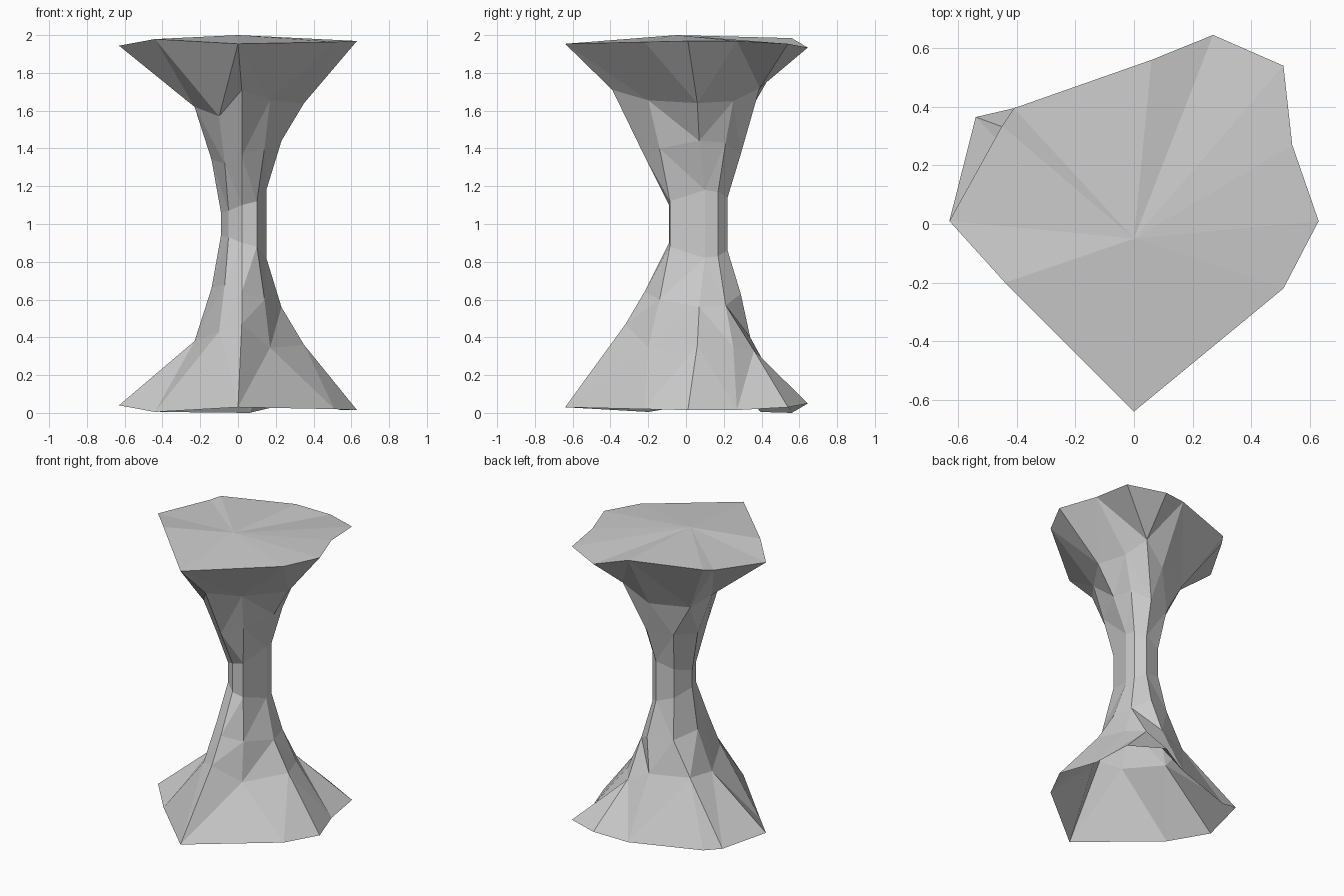
import bpy, bmesh, math

if "Cube" in bpy.data.objects:
    bpy.data.objects.remove(bpy.data.objects["Cube"])

# Cross-sections of the lower half, counter-clockwise starting at -x
rim = [(-.63, .01, .04), (-.44, -.2, .005), (0, -.64, .03), (.51, -.22, .02),
       (.63, .01, .015), (.54, .27, .015), (.51, .54, .03), (.27, .645, .05),
       (.06, .56, 0), (-.41, .395, .005), (-.54, .365, .04)]
shoulder = [(-.23, .04, .38), (-.1, -.24, .43), (.02, -.32, .47), (.17, -.2, .345),
            (.35, .06, .36), (.28, .25, .35), (.2, .36, .33), (.05, .34, .4), (-.2, .24, .4)]
waist = [(-.14, .07, .66), (-.07, -.14, .68), (.02, -.22, .64), (.14, -.14, .6),
         (.23, .07, .56), (.2, .21, .57), (.1, .29, .63), (-.07, .24, .63)]
neck = [(-.09, .06, .94), (-.05, -.04, .93), (.02, -.09, .9), (.1, -.085, .88),
        (.15, .1, .82), (.14, .17, .83), (.08, .22, .86), (-.04, .19, .9)]


def turn(v):
    """Angle of a vertex around the pillar axis, from the -x side."""
    return (math.atan2(v.co.y - .05, v.co.x - .03) - 2.7) % math.tau


def zip_rings(bm, a, b):
    """Triangles between two rings; nearby columns join by the shorter diagonal."""
    i = j = 0
    while i < len(a) or j < len(b):
        va, vb = a[i % len(a)], b[j % len(b)]
        na, nb = a[(i + 1) % len(a)], b[(j + 1) % len(b)]
        ta = turn(na) if i + 1 < len(a) else math.tau + turn(na)
        tb = turn(nb) if j + 1 < len(b) else math.tau + turn(nb)
        step_a = ta <= tb
        if i < len(a) and j < len(b) and abs(ta - tb) < .35:
            step_a = (na.co - vb.co).length < (nb.co - va.co).length
        if j >= len(b) or (i < len(a) and step_a):
            bm.faces.new((va, na, vb))
            i += 1
        else:
            bm.faces.new((va, nb, vb))
            j += 1


bm = bmesh.new()
half = [rim, shoulder, waist, neck]
# The flared cap is the base turned upside down, with a few points moved
flipped = [[(x, y, 2 - z) for x, y, z in ring] for ring in reversed(half)]
cap_shoulder, cap_rim = flipped[2], [(x, y, z - .016) for x, y, z in flipped[3]]
cap_shoulder[2] = (.02, -.39, 1.71)
cap_shoulder[6] = (.22, .39, 1.72)
cap_rim[10] = (-.45, .335, 1.965)
flipped[3] = cap_rim
rings = [[bm.verts.new(p) for p in ring] for ring in half + flipped]
for low, high in zip(rings, rings[1:]):
    zip_rings(bm, low, high)

# Slightly domed top; the underside stays open
peak = bm.verts.new((0, -.05, 2))
top = rings[-1]
for k, v in enumerate(top):
    bm.faces.new((v, top[(k + 1) % len(top)], peak))

bmesh.ops.recalc_face_normals(bm, faces=bm.faces)
mesh = bpy.data.meshes.new("rock_pillar")
bm.to_mesh(mesh)
bm.free()
bpy.context.collection.objects.link(bpy.data.objects.new("rock_pillar", mesh))
